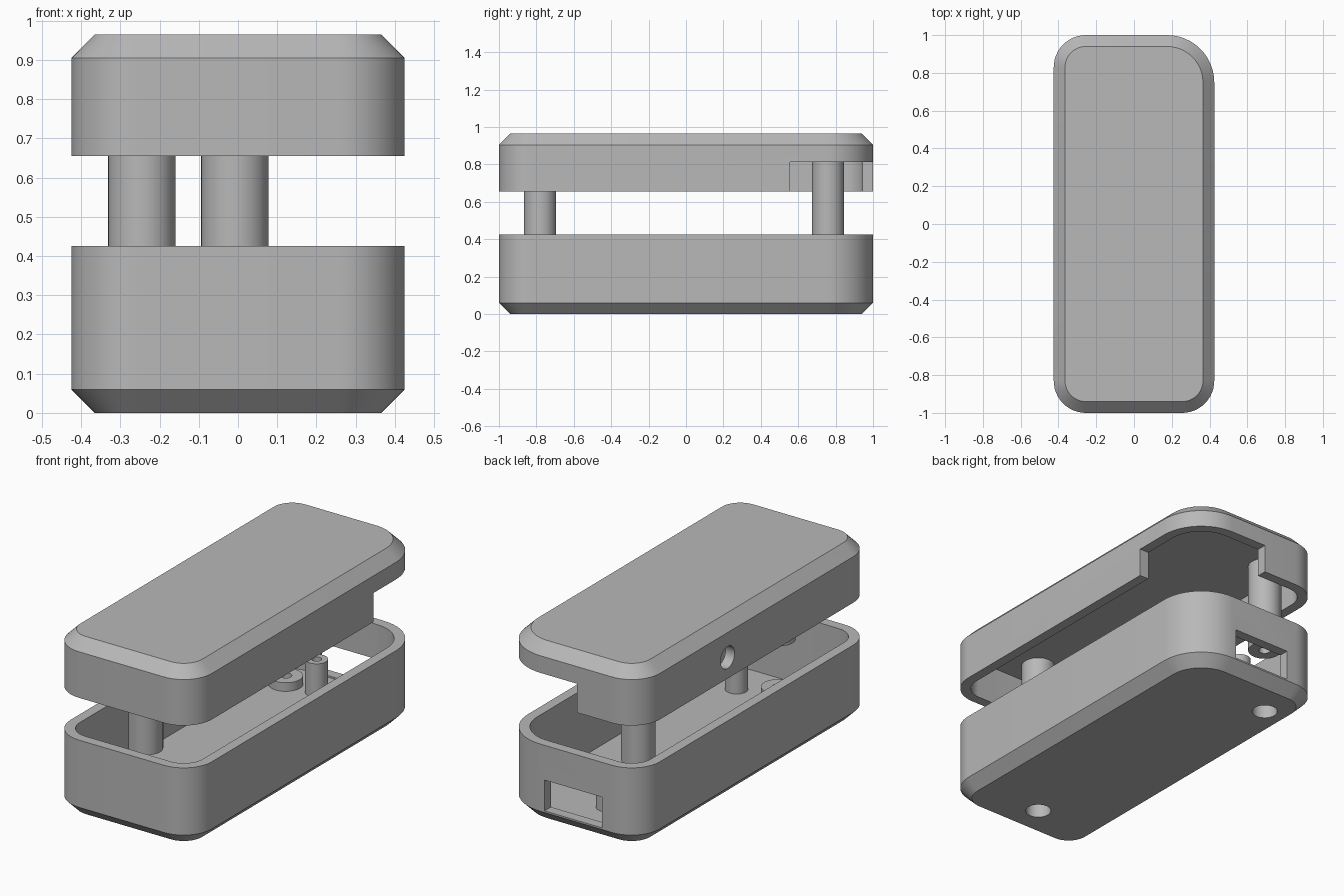
import bpy
import bmesh
from math import sin, cos, pi, radians

cube = bpy.data.objects.get("Cube")
if cube:
    bpy.data.objects.remove(cube, do_unlink=True)

grey = bpy.data.materials.new("plain grey")
grey.use_nodes = True
COLOUR = (0.48, 0.48, 0.48, 1)
grey.diffuse_color = COLOUR
grey.node_tree.nodes["Principled BSDF"].inputs["Base Color"].default_value = COLOUR

HALF_X, HALF_Y, WALL, CHAMFER = 0.425, 1.0, 0.055, 0.06
BASE_TOP, FLOOR = 0.425, 0.06
LID_BOTTOM, LID_TOP, CEILING = 0.655, 0.965, 0.865
SCREWS = {"front": (-0.008, -0.78), "back": (-0.245, 0.76)}
PEGS = {"front": (0.20, -0.72), "back": (-0.067, 0.77)}


def rounded_ring(inset, z, steps=12):
    """Rounded rectangle outline; the back left corner is rounder."""
    points = []
    for k, (sx, sy) in enumerate([(1, 1), (-1, 1), (-1, -1), (1, -1)]):
        r = (0.25 if k == 0 else 0.17)
        cx, cy = sx * (HALF_X - r), sy * (HALF_Y - r)
        for i in range(steps + 1):
            a = pi / 2 * (k + i / steps)
            points.append((cx + (r - inset) * cos(a), cy + (r - inset) * sin(a), z))
    return points


def circle_ring(centre, r, z, sides=40):
    return [(centre[0] + r * cos(2 * pi * i / sides),
             centre[1] + r * sin(2 * pi * i / sides), z) for i in range(sides)]


def finish(name, bm):
    bmesh.ops.recalc_face_normals(bm, faces=bm.faces)
    mesh = bpy.data.meshes.new(name)
    bm.to_mesh(mesh)
    bm.free()
    mesh.materials.append(grey)
    obj = bpy.data.objects.new(name, mesh)
    bpy.context.collection.objects.link(obj)
    return obj


def loft(name, rings, closed=False):
    """Skin a stack of rings, capping the ends or joining last to first."""
    bm = bmesh.new()
    loops = [[bm.verts.new(p) for p in ring] for ring in rings]
    pairs = list(zip(loops, loops[1:]))
    if closed:
        pairs.append((loops[-1], loops[0]))
    else:
        bm.faces.new(loops[0])
        bm.faces.new(loops[-1])
    for a, b in pairs:
        n = len(a)
        for i in range(n):
            j = (i + 1) % n
            bm.faces.new((a[i], a[j], b[j], b[i]))
    return finish(name, bm)


def turned(name, centre, profile, closed=False):
    return loft(name, [circle_ring(centre, r, z) for r, z in profile], closed)


def box(name, low, high):
    bm = bmesh.new()
    bmesh.ops.create_cube(bm, size=1)
    for v in bm.verts:
        v.co = [lo if c < 0 else hi for c, lo, hi in zip(v.co, low, high)]
    return finish(name, bm)


def activate(obj):
    bpy.ops.object.select_all(action='DESELECT')
    obj.select_set(True)
    bpy.context.view_layer.objects.active = obj


def cut(obj, cutter):
    cutter.hide_render = True
    mod = obj.modifiers.new("cut", 'BOOLEAN')
    mod.operation = 'DIFFERENCE'
    mod.solver = 'EXACT'
    mod.object = cutter
    activate(obj)
    bpy.ops.object.modifier_apply(modifier=mod.name)
    bpy.data.objects.remove(cutter, do_unlink=True)


# Bottom tray: chamfered outside, hollow inside
base = loft("base_tray", [rounded_ring(i, z) for i, z in (
    (CHAMFER, 0), (0, CHAMFER), (0, BASE_TOP), (WALL, BASE_TOP), (WALL, FLOOR))])

# Port opening in the back wall and screw openings in the floor
cut(base, box("port_cutter", (-0.195, 0.9, 0.069), (0.15, 1.1, 0.236)))
for where, spot in SCREWS.items():
    cut(base, turned("screw_cutter", spot, [(0.065, -0.1), (0.065, 0.2)]))

# Lid: the same shell upside down
lid = loft("lid", [rounded_ring(i, z) for i, z in (
    (CHAMFER, LID_TOP), (0, LID_TOP - CHAMFER), (0, LID_BOTTOM),
    (WALL, LID_BOTTOM), (WALL, CEILING))])

# Corner notch, and a round hole in the right wall
cut(lid, box("notch_cutter", (-0.045, 0.556, 0.6), (0.6, 1.2, 0.812)))
hole = turned("hole_cutter", (0, 0), [(0.06, -0.1), (0.06, 0.1)])
hole.rotation_euler = (0, pi / 2, 0)
hole.location = (-HALF_X + 0.02, 0.25, 0.77)
bpy.context.view_layer.update()
cut(lid, hole)

parts = [base, lid]

# Screw posts hanging from the lid, with bosses below them in the tray
for where, spot in SCREWS.items():
    parts.append(turned(where + "_lid_post", spot, [
        (0.086, CEILING), (0.086, 0.365), (0.03, 0.365), (0.03, 0.5)]))
    parts.append(turned(where + "_screw_boss", spot, [
        (0.085, FLOOR), (0.085, 0.107), (0.03, 0.107),
        (0.03, 0.08), (0.065, 0.08), (0.065, FLOOR)], closed=True))

# Slim pegs standing on the floor
for where, spot in PEGS.items():
    parts.append(turned(where + "_peg", spot, [
        (0.057, FLOOR), (0.057, 0.24), (0.025, 0.24), (0.025, 0.1)]))

for part in parts:
    activate(part)
    bpy.ops.object.shade_smooth_by_angle(angle=radians(30))
